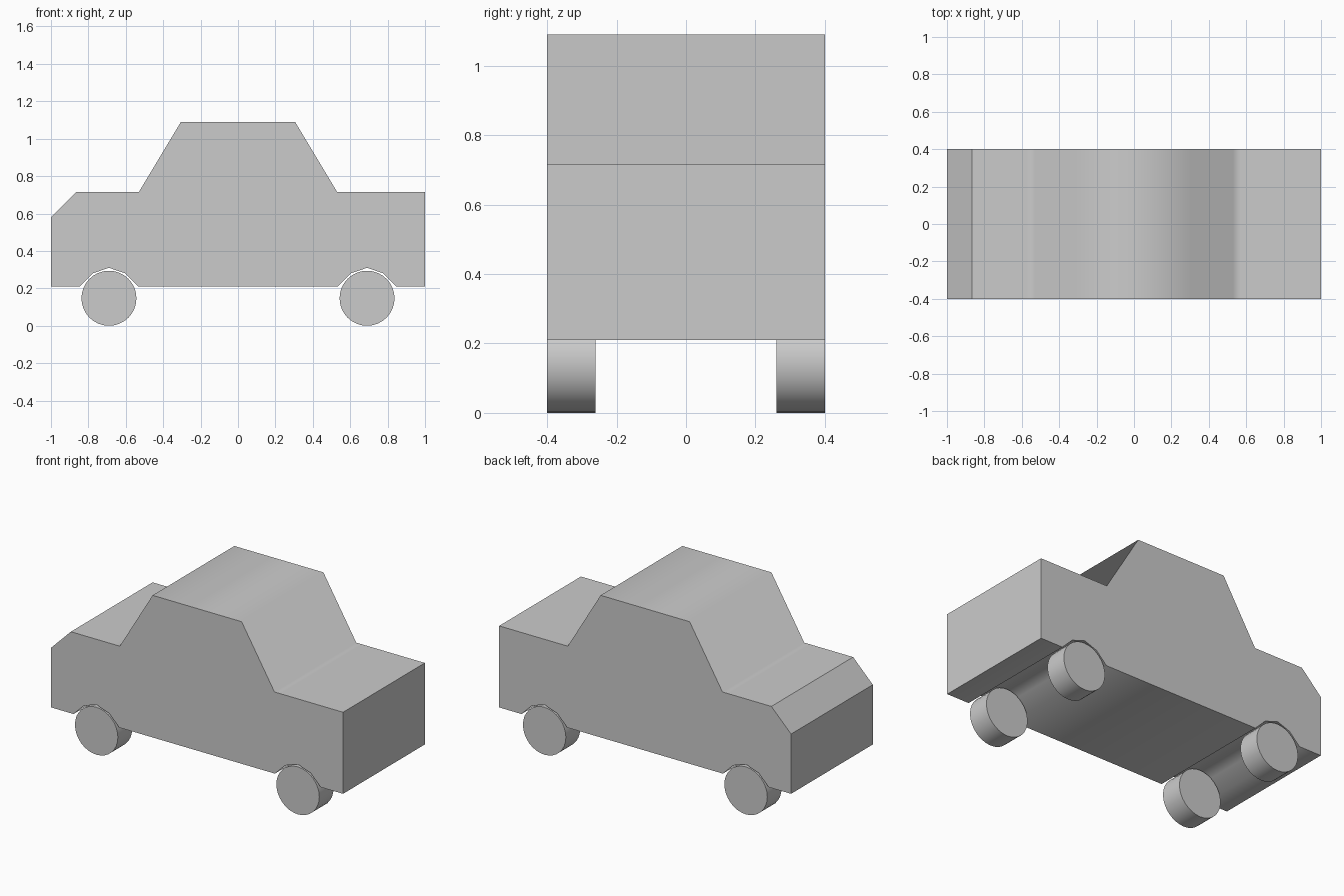
import bpy
import bmesh
import math

HALF_WIDTH = 0.4
WHEEL_X, WHEEL_RADIUS, WHEEL_WIDTH = 0.69, 0.147, 0.14
FLOOR_Z, DECK_Z, ROOF_Z = 0.21, 0.715, 1.09

default_cube = bpy.data.objects.get("Cube")
if default_cube:
    bpy.data.objects.remove(default_cube, do_unlink=True)

grey = bpy.data.materials.new("plain_grey")
grey.use_nodes = True
colour = (0.6, 0.6, 0.6, 1)
grey.diffuse_color = colour
bsdf = next(n for n in grey.node_tree.nodes if n.type == 'BSDF_PRINCIPLED')
bsdf.inputs["Base Color"].default_value = colour


def add_object(name, bm):
    bmesh.ops.recalc_face_normals(bm, faces=bm.faces)
    mesh = bpy.data.meshes.new(name)
    bm.to_mesh(mesh)
    bm.free()
    mesh.materials.append(grey)
    obj = bpy.data.objects.new(name, mesh)
    bpy.context.collection.objects.link(obj)
    return obj


def arch(centre):
    """Faceted wheel arch, from -x to +x."""
    return [(centre + dx, z) for dx, z in
            ((-0.157, FLOOR_Z), (-0.087, 0.28), (0, 0.31), (0.087, 0.28), (0.157, FLOOR_Z))]


# Body: side profile extruded across the width
profile = [(-1, FLOOR_Z)] + arch(-WHEEL_X) + arch(WHEEL_X) + [
    (1, FLOOR_Z), (1, DECK_Z), (0.57, DECK_Z), (0.53, DECK_Z),
    (0.305, ROOF_Z), (-0.305, ROOF_Z),
    (-0.53, DECK_Z), (-0.57, DECK_Z), (-0.865, DECK_Z), (-1, 0.58)]
bm = bmesh.new()
side = bm.faces.new([bm.verts.new((x, -HALF_WIDTH, z)) for x, z in profile])
extruded = bmesh.ops.extrude_face_region(bm, geom=[side], use_keep_orig=True)
bmesh.ops.translate(bm, vec=(0, 2 * HALF_WIDTH, 0),
                    verts=[v for v in extruded["geom"] if isinstance(v, bmesh.types.BMVert)])

# Cabin and arches shade smoothly; outline, nose and end edges stay crisp
for face in bm.faces:
    face.smooth = True
for edge in bm.edges:
    a, b = edge.verts
    runs_across = abs(a.co.y - b.co.y) > HALF_WIDTH
    edge.smooth = runs_across and abs(a.co.x) < 0.86
add_object("body", bm)

# Wheels: four plain smooth discs flush with the body sides
for end, x in (("nose", -WHEEL_X), ("tail", WHEEL_X)):
    for where, sign in (("front", -1), ("back", 1)):
        bm = bmesh.new()
        bmesh.ops.create_cone(bm, cap_ends=True, segments=32, depth=WHEEL_WIDTH,
                              radius1=WHEEL_RADIUS, radius2=WHEEL_RADIUS)
        for vert in bm.verts:
            vert.co = (vert.co.x, vert.co.z, vert.co.y)
        for face in bm.faces:
            face.smooth = len(face.verts) == 4
        for edge in bm.edges:
            edge.smooth = edge.calc_face_angle(0) < math.radians(30)
        wheel = add_object(f"{end}_wheel_{where}", bm)
        wheel.location = (x, sign * (HALF_WIDTH - WHEEL_WIDTH / 2), WHEEL_RADIUS)
